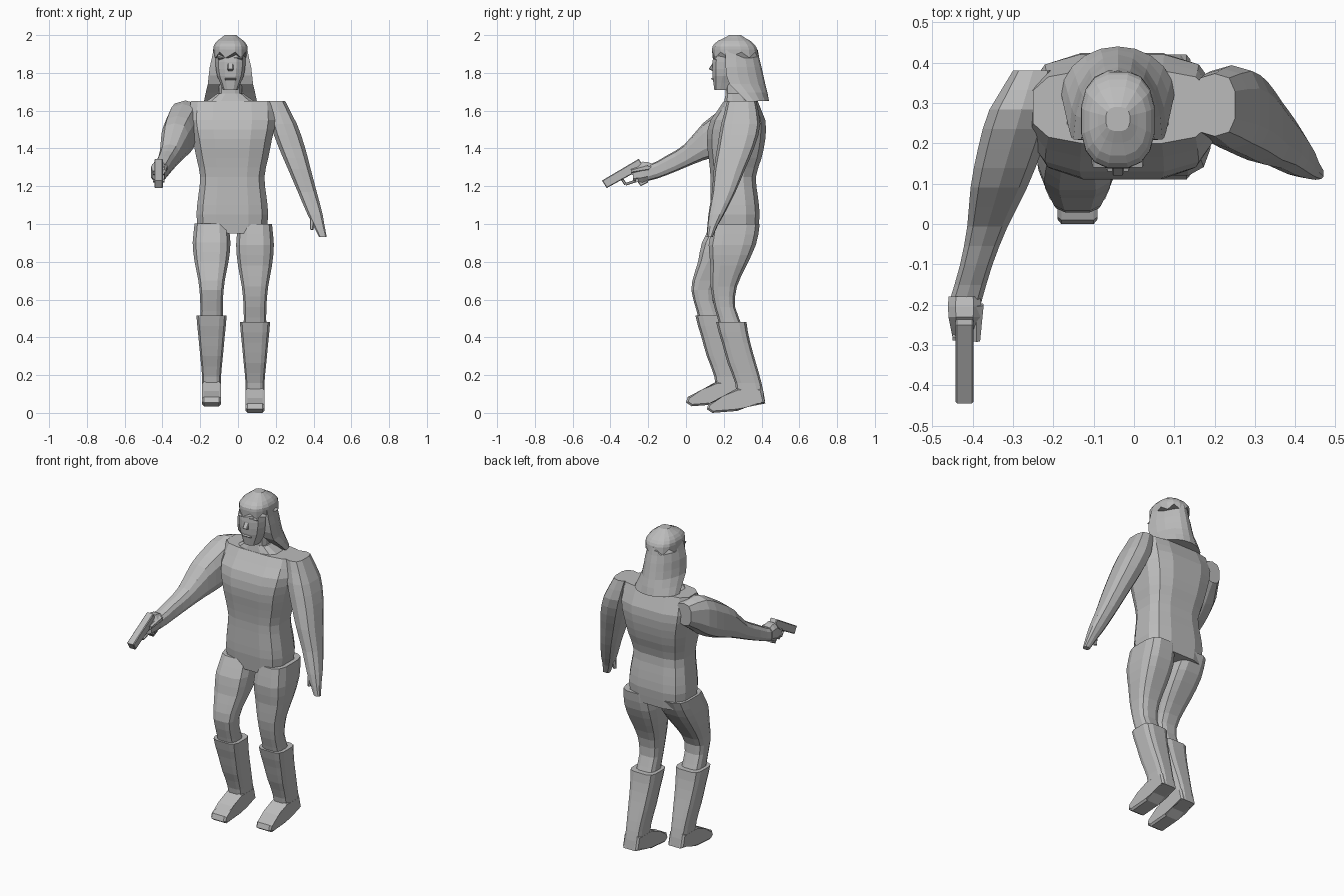
import bpy, bmesh, math
from mathutils import Vector

cube = bpy.data.objects.get("Cube")
if cube:
    bpy.data.objects.remove(cube)

grey = bpy.data.materials.new("plain_grey")
grey.use_nodes = True
tone = (0.5, 0.5, 0.5, 1)
grey.diffuse_color = tone
grey.node_tree.nodes["Principled BSDF"].inputs["Base Color"].default_value = tone


def finish(bm, name):
    """Turn a bmesh into a flat shaded grey object."""
    bmesh.ops.recalc_face_normals(bm, faces=bm.faces)
    mesh = bpy.data.meshes.new(name)
    bm.to_mesh(mesh)
    bm.free()
    mesh.materials.append(grey)
    obj = bpy.data.objects.new(name, mesh)
    bpy.context.collection.objects.link(obj)
    return obj


def lerp(start, end, t):
    return start + (end - start) * t


def sample(rows, t):
    """Smoothly interpolate evenly spaced rows, with t running from 0 to 1."""
    place = t * (len(rows) - 1)
    i = min(int(place), len(rows) - 2)
    before, a, b, after = (Vector(rows[max(0, min(k, len(rows) - 1))])
                           for k in range(i - 1, i + 3))
    f = place - i
    slope_a, slope_b = (b - before) / 2, (after - a) / 2
    ease = f * f * (3 - 2 * f)
    return (a.lerp(b, ease) + slope_a * (f * (1 - f) ** 2)
            - slope_b * (f * f * (1 - f)))


def outline(sides, power, half):
    """Rounded unit box, or a D shape that is flat in front when half is set."""
    if half:
        angles = [math.pi * i / (sides - 1) for i in range(sides)]
        return [(math.cos(a), math.sin(a) * 2 - 1) for a in angles]
    reach = math.cos(math.pi / sides) ** power
    points = []
    for i in range(sides):
        angle = math.tau * (i + 0.5) / sides
        points.append([math.copysign(abs(w) ** power, w) / reach
                       for w in (math.cos(angle), math.sin(angle))])
    return points


def loft(name, span, centre, rows, axis="z", sides=12, power=0.7,
         half=False, pose=None, jag=0):
    """Skin (half width, low, high) rows spaced evenly along the span."""
    bm = bmesh.new()
    steps = (len(rows) - 1) * 2
    rings = []
    for step in range(steps + 1):
        t = step / steps
        width, low, high = sample(rows, t)
        station, middle = lerp(*span, t), lerp(*centre, t)
        ring = []
        for i, (u, v) in enumerate(outline(sides, power, half)):
            x, depth = middle + width * u, lerp(low, high, (v + 1) / 2)
            co = Vector((x, depth, station) if axis == "z" else (x, station, depth))
            if step == 0 and i % 2:
                co.z -= jag
            ring.append(bm.verts.new(pose(co) if pose else co))
        rings.append(ring)
    for lower, upper in zip(rings, rings[1:]):
        for i in range(sides):
            j = (i + 1) % sides
            bm.faces.new((lower[i], lower[j], upper[j], upper[i]))
    bm.faces.new(rings[0])
    bm.faces.new(rings[-1])
    return finish(bm, name)


def slab(name, profile, centre, width, bevel=0.004, pose=None):
    """Extrude a (y, z) side profile across x, with bevelled rims."""
    bm = bmesh.new()
    flanks = [[bm.verts.new((centre + side * width / 2, y, z)) for y, z in profile]
              for side in (-1, 1)]
    for i in range(len(profile)):
        j = (i + 1) % len(profile)
        bm.faces.new((flanks[0][i], flanks[0][j], flanks[1][j], flanks[1][i]))
    caps = [bm.faces.new(flank) for flank in flanks]
    rims = list({edge for cap in caps for edge in cap.edges})
    bmesh.ops.bevel(bm, geom=rims, offset=bevel, segments=1, affect="EDGES")
    if pose:
        for vert in bm.verts:
            vert.co = pose(vert.co)
    return finish(bm, name)


def rod(name, start, end, thick, thin):
    """Tapered six sided rod between two points."""
    start, end = Vector(start), Vector(end)
    bm = bmesh.new()
    bmesh.ops.create_cone(bm, cap_ends=True, segments=6, radius1=thick,
                          radius2=thin, depth=(end - start).length)
    turn = (end - start).to_track_quat("Z", "Y")
    for vert in bm.verts:
        vert.co = turn @ vert.co + (start + end) / 2
    return finish(bm, name)


def stride(co):
    """Mirror a left leg point to the right leg and swing it forward."""
    swing = max(0, min(1, (1.02 - co.z) / 0.4))
    return Vector((-0.05 - co.x, co.y - 0.11 * swing, co.z + 0.035 * swing))


# Torso and neck
body_x, head_x = (-.03, -.03), (-.04, -.04)
loft("torso", (.95, 1.65), body_x, [
    (.18, .14, .38), (.19, .13, .39), (.18, .13, .38), (.17, .13, .37),
    (.19, .12, .4), (.21, .11, .42), (.23, .13, .42), (.22, .2, .38)], power=0.6)
loft("collar", (1.64, 1.69), head_x, [(.14, .2, .36), (.07, .21, .32)])
loft("neck", (1.67, 1.76), head_x, [(.06, .21, .31), (.06, .21, .31)])

# Legs, boots and feet, posed in mid step
leg_x = (.09, .09)
for side, pose in (("left", None), ("right", stride)):
    loft(side + "_leg", (.45, 1), leg_x, [
        (.06, .18, .3), (.06, .15, .26), (.07, .13, .27),
        (.09, .13, .32), (.1, .12, .37), (.09, .14, .39)], power=0.6, pose=pose)
    loft(side + "_boot", (.05, .48), leg_x, [
        (.05, .27, .42), (.05, .26, .4), (.06, .22, .37),
        (.07, .19, .34), (.08, .16, .32)], power=0.5, pose=pose)
    slab(side + "_foot", [
        (.42, .05), (.32, .04), (.27, .01), (.14, 0), (.11, .02),
        (.12, .05), (.2, .08), (.27, .13), (.4, .13)], .09, .1, bevel=0.01, pose=pose)

# Lowered left arm with its hand
loft("left_arm", (.93, 1.65), (.45, .2), [
    (.02, .11, .14), (.04, .12, .2), (.05, .14, .26), (.06, .15, .31),
    (.07, .17, .36), (.07, .19, .39), (.05, .22, .37)], sides=10)
rod("left_thumb", (.4, .14, 1.06), (.39, .13, .97), .02, .01)

# Raised right arm and fist
loft("right_arm", (-.2, .38), (-.42, -.25), [
    (.04, 1.23, 1.31), (.04, 1.26, 1.36), (.05, 1.3, 1.42), (.07, 1.34, 1.53),
    (.08, 1.37, 1.6), (.08, 1.42, 1.65), (.05, 1.5, 1.63)], axis="y", sides=10)
grip_x = -.42
loft("right_hand", (-.28, -.18), (grip_x, grip_x), [
    (.03, 1.23, 1.28), (.04, 1.22, 1.33), (.04, 1.24, 1.32)], axis="y", sides=8)
for i, name in enumerate(("index", "middle", "ring")):
    y, z = lerp(-.28, -.27, i), lerp(1.27, 1.25, i)
    rod(f"right_{name}_finger", (grip_x - .03, y, z), (grip_x + .03, y, z), .01, .01)
rod("right_thumb", (-.39, -.2, 1.3), (-.39, -.29, 1.28), .02, .01)

# Hand gun: slide, grip and trigger guard
slab("gun_slide", [(-.445, 1.23), (-.42, 1.19), (-.22, 1.3), (-.25, 1.345)], grip_x, .045)
slab("gun_grip", [(-.29, 1.27), (-.24, 1.2), (-.2, 1.22), (-.23, 1.3)], grip_x, .04)
guard = [(grip_x, -.34, 1.24), (grip_x, -.32, 1.21), (grip_x, -.26, 1.23)]
for name, start, end in zip(("front", "bottom"), guard, guard[1:]):
    rod(f"gun_guard_{name}", start, end, .007, .007)

# Head and face
loft("head", (1.71, 1.93), head_x, [
    (.04, .15, .25), (.07, .14, .32), (.08, .14, .34), (.08, .15, .35)])
slab("nose", [(.16, 1.88), (.12, 1.82), (.16, 1.8)], head_x[0], .03)
slab("mouth", [(.16, 1.78), (.13, 1.77), (.16, 1.75)], head_x[0], .06)
for side, direction in (("left", 1), ("right", -1)):
    slab(side + "_brow", [(.17, 1.89), (.14, 1.88), (.17, 1.86)],
         head_x[0] + direction * .04, .05)

# Long hair: jagged fringe cap and the fall behind the face
loft("hair_cap", (1.91, 2), head_x, [
    (.09, .14, .38), (.09, .14, .37), (.07, .17, .34), (.03, .23, .29)],
    sides=16, power=0.8, jag=0.03)
loft("hair_fall", (1.65, 1.92), head_x, [
    (.14, .32, .44), (.12, .23, .42), (.11, .21, .4), (.09, .21, .38)],
    sides=11, half=True)
